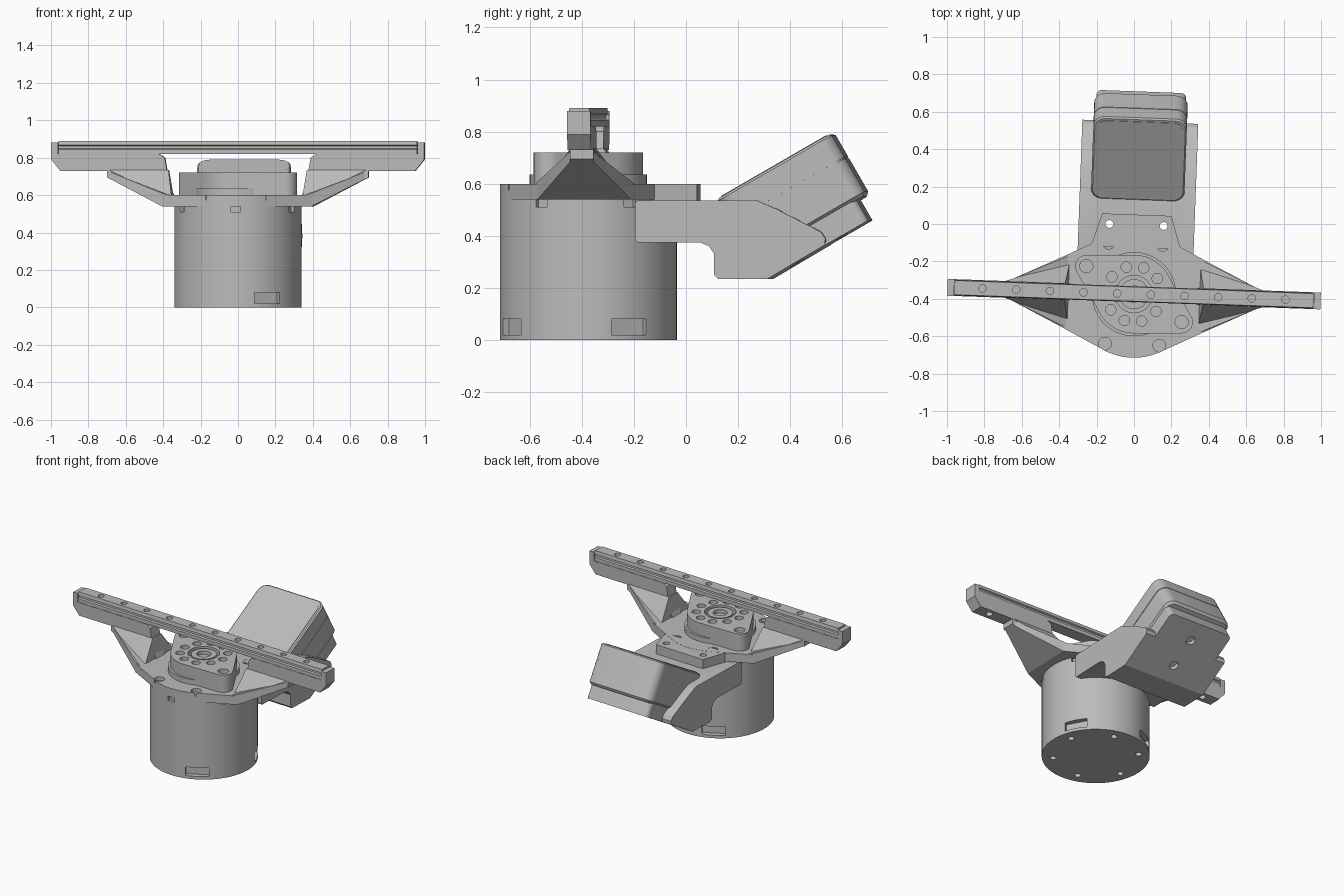
import bpy, bmesh
from math import cos, sin, pi, radians
from mathutils import Matrix, Vector

if "Cube" in bpy.data.objects:
    bpy.data.objects.remove(bpy.data.objects["Cube"])

grey = bpy.data.materials.new("plain grey")
grey.use_nodes = True
grey.diffuse_color = (0.5, 0.5, 0.5, 1)
grey.node_tree.nodes["Principled BSDF"].inputs["Base Color"].default_value = (0.5, 0.5, 0.5, 1)

parts = []
TILT = Matrix.Translation((0, 0.37, 0)) @ Matrix.Rotation(radians(30), 4, 'X')


def finish(name, bm, keep=True):
    bmesh.ops.recalc_face_normals(bm, faces=bm.faces)
    mesh = bpy.data.meshes.new(name)
    bm.to_mesh(mesh)
    bm.free()
    mesh.materials.append(grey)
    obj = bpy.data.objects.new(name, mesh)
    bpy.context.scene.collection.objects.link(obj)
    if keep:
        parts.append(obj)
    return obj


def circle(x, y, r, n=64):
    return [(x + r * cos(2 * pi * i / n), y + r * sin(2 * pi * i / n)) for i in range(n)]


def slab(pts, lo, hi):
    return [(x, y, z) for x, y in pts for z in (lo, hi)]


def hull(name, pts, matrix=None):
    """Convex solid around a set of points."""
    bm = bmesh.new()
    for p in pts:
        bm.verts.new(matrix @ Vector(p) if matrix else p)
    res = bmesh.ops.convex_hull(bm, input=bm.verts)
    junk = {g for g in res["geom_interior"] if isinstance(g, bmesh.types.BMVert)}
    bmesh.ops.delete(bm, geom=list(junk), context='VERTS')
    bmesh.ops.dissolve_limit(bm, angle_limit=0.01, verts=bm.verts, edges=bm.edges)
    return finish(name, bm)


def prism(name, pts, half, place):
    """Outline swept from -half to half; place maps (a, b, t) to x, y, z."""
    bm = bmesh.new()
    face = bm.faces.new([bm.verts.new(place(a, b, -half)) for a, b in pts])
    new = bmesh.ops.extrude_face_region(bm, geom=[face])["geom"]
    shift = Vector(place(0, 0, half)) - Vector(place(0, 0, -half))
    bmesh.ops.translate(bm, vec=shift, verts=[v for v in new if isinstance(v, bmesh.types.BMVert)])
    return finish(name, bm)


def cut(obj, holes=(), boxes=(), matrix=None):
    """Cut round holes (x, y, r, lo, hi) and turned boxes (angle, radius, size, z)."""
    bm = bmesh.new()
    for x, y, r, lo, hi in holes:
        m = Matrix.Translation((x, y, (lo + hi) / 2))
        bmesh.ops.create_cone(bm, cap_ends=True, segments=24, radius1=r, radius2=r,
                              depth=hi - lo, matrix=matrix @ m if matrix else m)
    for ang, rad, size, z in boxes:
        m = Matrix.Rotation(radians(ang), 4, 'Z') @ Matrix.Translation((rad, 0, z))
        bmesh.ops.create_cube(bm, size=1, matrix=m @ Matrix.Diagonal((*size, 1)))
    tool = finish("cutter", bm, keep=False)
    tool.hide_render = True
    mod = obj.modifiers.new("cut", 'BOOLEAN')
    mod.operation, mod.object, mod.solver = 'DIFFERENCE', tool, 'EXACT'
    deps = bpy.context.evaluated_depsgraph_get()
    mesh = bpy.data.meshes.new_from_object(obj.evaluated_get(deps))
    obj.modifiers.clear()
    obj.data = mesh
    bpy.data.objects.remove(tool)


def rounded(half, lo_v, hi_v, r):
    """Rounded rectangle outline across x and the second axis."""
    return [p for x in (-half + r, half - r) for y in (lo_v + r, hi_v - r)
            for p in circle(x, y, r, 24)]


# Round body with base windows, top notches and screw holes underneath
drum = hull("drum_body", slab(circle(0, 0, 0.34, 96), 0, 0.54))
cut(drum,
    holes=[(0.27 * cos(a), 0.27 * sin(a), 0.02, -0.02, 0.03)
           for a in [pi / 3 * i + 0.3 for i in range(6)]],
    boxes=[(a, 0.34, (0.07, 0.15, 0.06), 0.05) for a in (-60, 30, 120)]
    + [(60 * i + 30, 0.34, (0.04, 0.05, 0.04), 0.53) for i in range(6)])

# Mounting plate with its rear tab
corners = [(sx * 0.4, sy * 0.18) for sx in (-1, 1) for sy in (-1, 1)]
plate = hull("mounting_plate", slab(circle(0, 0, 0.34, 96) + corners, 0.54, 0.6))
cut(plate, holes=[(sx * 0.145, sy * 0.27, 0.034, 0.575, 0.62) for sx in (-1, 1) for sy in (-1, 1)])
tab = hull("rear_tab", slab([(-0.24, 0.25), (0.24, 0.25), (-0.19, 0.3), (0.19, 0.3),
                             (-0.185, 0.425), (0.185, 0.425)], 0.535, 0.599))

# Central hub with two lobes, ring of holes and bearing
lobes = [(-0.26, 0.14), (0.26, -0.14)]
hub_base = hull("hub_base", slab(circle(0, 0, 0.225), 0.6, 0.635))
hub_pts = circle(0, 0, 0.21)
for x, y in lobes:
    hub_pts += circle(x, y, 0.06, 32)
hub = hull("hub", slab(hub_pts, 0.6, 0.72))
cut(hub, holes=[(x, y, 0.035, 0.68, 0.75) for x, y in lobes]
    + [(0, 0, 0.1, 0.68, 0.75)]
    + [(0.15 * cos(a), 0.15 * sin(a), 0.028, 0.68, 0.75)
       for a in [pi / 5 * i for i in range(10)]])
bearing = hull("bearing", slab(circle(0, 0, 0.08), 0.67, 0.715))
cut(bearing, holes=[(0, 0, 0.045, 0.69, 0.75)])

# Side arms: rim, sloped gusset and upright web on each side
web = [(0.33, 0.57), (0.36, 0.64), (0.38, 0.74), (0.39, 0.8), (0.42, 0.82), (0.962, 0.82),
       (0.962, 0.88), (0.998, 0.88), (0.998, 0.79), (0.95, 0.73), (0.7, 0.73),
       (0.7, 0.695), (0.42, 0.56)]
for side, s in (("left", 1), ("right", -1)):
    rim, gusset = [], []
    for t in (-1, 1):
        rim += [(s * x, t * y, z) for x, y, z in
                ((0.36, 0.19, 0.54), (0.4, 0.18, 0.54), (0.7, 0.035, 0.695),
                 (0.36, 0.19, 0.6), (0.4, 0.18, 0.61), (0.62, 0.07, 0.67), (0.7, 0.035, 0.73))]
        gusset += [(s * x, t * y, z) for x, y, z in
                   ((0.35, 0.15, 0.59), (0.41, 0.14, 0.6), (0.6, 0.07, 0.67),
                    (0.37, 0.045, 0.735), (0.69, 0.045, 0.735))]
    hull(side + "_arm_rim", rim)
    hull(side + "_arm_gusset", gusset)
    arm = prism(side + "_arm_web", web, 0.045, lambda a, b, t, s=s: (s * a, t, b))
    cut(arm, holes=[(s * 0.85, 0, 0.022, 0.7, 0.77)])

# Slide rail with side grooves and a row of screw holes
half_rail = [(0.042, 0.82), (0.042, 0.845), (0.032, 0.85), (0.032, 0.862), (0.042, 0.867), (0.038, 0.89)]
profile = half_rail + [(-y, z) for y, z in reversed(half_rail)]
rail = prism("slide_rail", profile, 0.96, lambda a, b, t: (t, a, b))
cut(rail, holes=[(0.18 * i - 0.81, 0, 0.02, 0.865, 0.91) for i in range(10)])

# Rear bracket
outline = [(0.19, 0.385), (0.2, 0.375), (0.44, 0.375), (0.475, 0.36), (0.495, 0.33),
           (0.495, 0.25), (0.51, 0.235), (0.7, 0.235), (0.92, 0.365), (0.922, 0.39),
           (0.905, 0.415), (0.73, 0.505), (0.66, 0.535), (0.2, 0.535), (0.19, 0.525)]
bracket = prism("rear_bracket", outline, 0.31, lambda a, b, t: (t, a, b))
tab_holes = [(sx * 0.145, 0.37, 0.021, 0.3, 0.7) for sx in (-1, 1)]
cut(bracket, holes=tab_holes)
cut(tab, holes=tab_holes)
screws = [(0, u, 0.03, 0, 0.07) for u in (0.52, 0.72)]
cut(bracket, holes=screws, matrix=TILT)

# Tilted housing: back plate, rear shell, seam and front shell
back = hull("housing_back_plate", slab(rounded(0.24, 0.42, 0.848, 0.03), 0.041, 0.145), TILT)
cut(back, holes=screws, matrix=TILT)
shell = rounded(0.25, 0.383, 0.89, 0.06)
hull("housing_rear_shell", slab(rounded(0.235, 0.4, 0.875, 0.05), 0.13, 0.2)
     + slab(shell, 0.145, 0.292), TILT)
hull("housing_seam", slab(rounded(0.245, 0.388, 0.885, 0.056), 0.28, 0.31), TILT)
hull("housing_front_shell", slab(shell, 0.297, 0.394)
     + slab(rounded(0.242, 0.391, 0.882, 0.055), 0.35, 0.402), TILT)
hull("housing_front_panel", slab(rounded(0.23, 0.403, 0.87, 0.045), 0.39, 0.405), TILT)

# Shade, then turn the whole assembly slightly about the body axis
turn = Matrix.Translation((0, -0.375, 0)) @ Matrix.Rotation(radians(-2.1), 4, 'Z')
for obj in parts:
    obj.data.shade_smooth()
    obj.data.set_sharp_from_angle(angle=radians(25))
    obj.matrix_world = turn
